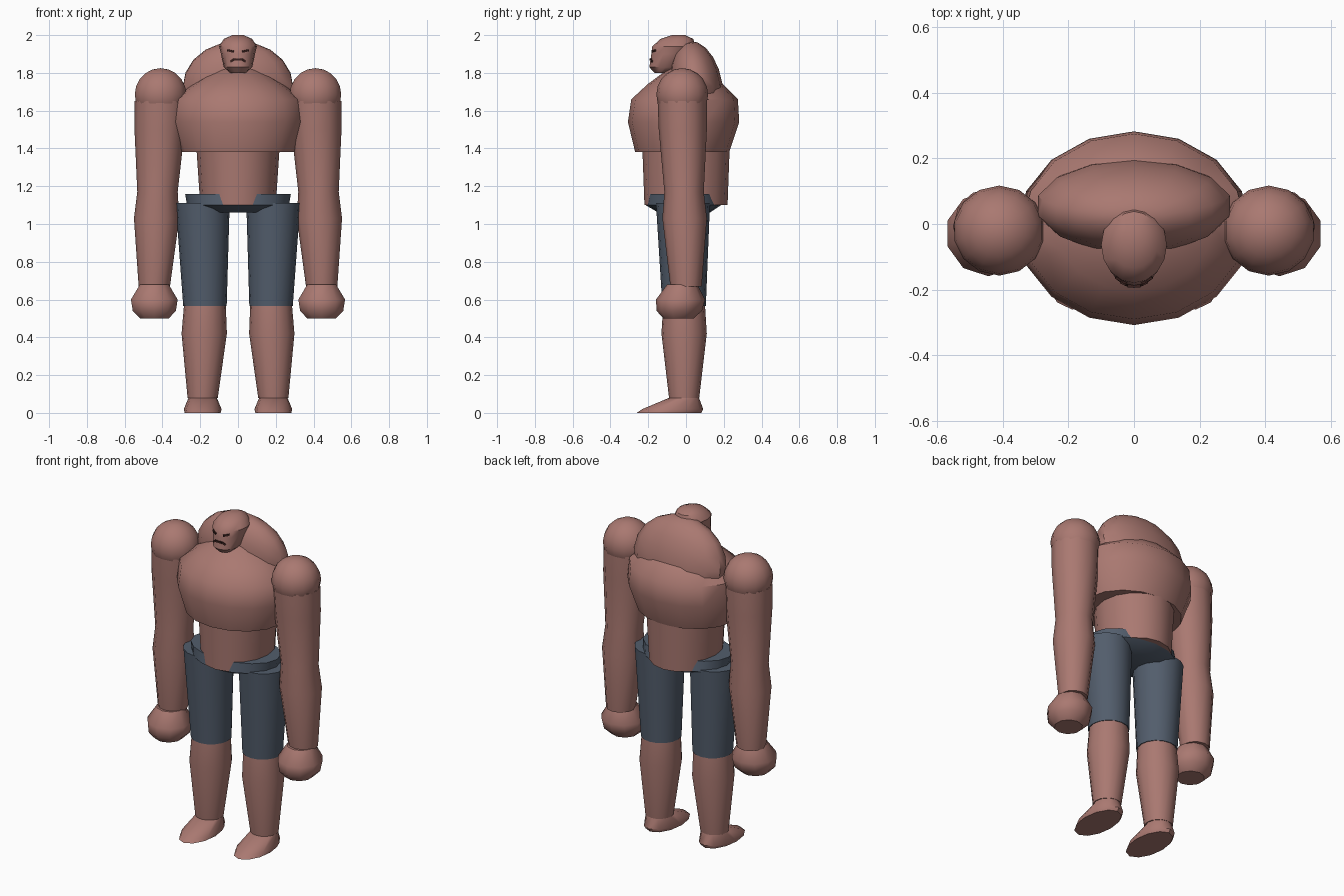
import bpy, bmesh
from math import sin, cos, pi, radians
from mathutils import Matrix, Vector

default_cube = bpy.data.objects.get("Cube")
if default_cube:
    bpy.data.objects.remove(default_cube)


def material(name, red, green, blue):
    colour = (red, green, blue, 1)
    made = bpy.data.materials.new(name)
    made.use_nodes = True
    made.diffuse_color = colour
    made.node_tree.nodes["Principled BSDF"].inputs["Base Color"].default_value = colour
    return made


skin = material("skin", 0.4, 0.19, 0.165)
denim = material("blue_trousers", 0.085, 0.11, 0.15)
dark = material("dark_features", 0.04, 0.015, 0.013)


def finish(bm, name, paint):
    """Turn the bmesh into a named, painted object with soft shading."""
    bmesh.ops.recalc_face_normals(bm, faces=bm.faces)
    mesh = bpy.data.meshes.new(name)
    bm.to_mesh(mesh)
    bm.free()
    mesh.materials.append(paint)
    part = bpy.data.objects.new(name, mesh)
    bpy.context.collection.objects.link(part)
    bpy.ops.object.select_all(action='DESELECT')
    part.select_set(True)
    bpy.context.view_layer.objects.active = part
    bpy.ops.object.shade_smooth_by_angle(angle=radians(42))
    return part


def loft(name, paint, profile, base=(0, 0), top=(0, 0), depth=(1, 1), sides=16):
    """Oval rings from (height, half width); centre and depth blend upwards."""
    bm = bmesh.new()
    loops = []
    low, high = profile[0][0], profile[-1][0]
    for height, radius in profile:
        blend = (height - low) / (high - low)
        centre = Vector(base).lerp(Vector(top), blend)
        ratio = depth[0] + (depth[1] - depth[0]) * blend
        turns = [2 * pi * step / sides for step in range(sides)]
        loops.append([bm.verts.new((centre.x + radius * sin(turn),
                                    centre.y - radius * ratio * cos(turn),
                                    height)) for turn in turns])
    for lower, upper in zip(loops, loops[1:]):
        for i in range(sides):
            j = (i + 1) % sides
            bm.faces.new((lower[i], lower[j], upper[j], upper[i]))
    bm.faces.new(loops[0])
    bm.faces.new(loops[-1])
    return finish(bm, name, paint)


def ball(name, paint, centre, size, lean=0):
    bm = bmesh.new()
    place = (Matrix.Translation(centre) @ Matrix.Rotation(radians(lean), 4, 'X')
             @ Matrix.Diagonal((*size, 1)))
    bmesh.ops.create_uvsphere(bm, u_segments=14, v_segments=10, radius=1, matrix=place)
    return finish(bm, name, paint)


def plate(name, centre, width, tilt=0, turn=0):
    """Thin dark slit set into the face."""
    bm = bmesh.new()
    bmesh.ops.create_cube(bm, size=1)
    bmesh.ops.scale(bm, vec=(width, 0.009, 0.011), verts=bm.verts)
    part = finish(bm, name, dark)
    part.location = centre
    part.rotation_euler = (0, radians(tilt), radians(turn))


# Torso
loft("chest", skin, [(1.38, 0.3), (1.54, 0.355), (1.66, 0.34), (1.74, 0.24), (1.83, 0.1)],
     base=(0, -0.02), top=(0, 0), depth=(0.83, 0.83))
ball("upper_back", skin, (0, 0.055, 1.72), (0.3, 0.14, 0.25), lean=9)
loft("waist", skin, [(1.1, 0.2), (1.4, 0.22)], depth=(1.1, 1.05))
loft("pelvis", denim, [(1.06, 0.17), (1.1, 0.27), (1.16, 0.28)],
     base=(0, -0.01), top=(0, -0.02), depth=(0.8, 0.65))

# Head with a jutting jaw and scowling face
loft("head", skin, [(1.8, 0.04), (1.83, 0.075), (1.9, 0.09), (1.94, 0.1), (1.98, 0.075), (2, 0.03)],
     base=(0, -0.12), top=(0, -0.04), depth=(1.15, 1.15))
plate("mouth_middle", (0, -0.188, 1.872), 0.04)

# Paired parts: left is +x
for label, side in (("left", 1), ("right", -1)):
    plate(label + "_eye", (side * 0.04, -0.171, 1.916), 0.036, side * -12, side * 30)
    plate(label + "_mouth_corner", (side * 0.03, -0.181, 1.866), 0.024, side * 35, side * 24)

    # Arm
    hand, elbow_line = side * 0.443, side * 0.41
    ball(label + "_shoulder", skin, (elbow_line, -0.02, 1.685), (0.14, 0.137, 0.14))
    loft(label + "_arm", skin,
         [(0.67, 0.083), (1.03, 0.12), (1.17, 0.107), (1.5, 0.133), (1.65, 0.137)],
         base=(hand, 0), top=(elbow_line, -0.02), depth=(1, 0.95), sides=12)
    loft(label + "_fist", skin, [(0.5, 0.08), (0.54, 0.12), (0.6, 0.13), (0.68, 0.08)],
         base=(hand, -0.04), top=(hand, -0.02), sides=10)

    # Leg
    knee, hip = side * 0.175, side * 0.187
    loft(label + "_trouser_leg", denim, [(0.565, 0.115), (1.11, 0.143)],
         base=(knee, -0.01), top=(hip, -0.016))
    loft(label + "_calf", skin, [(0.08, 0.08), (0.42, 0.12), (0.58, 0.11)],
         base=(hip, -0.01), top=(knee, -0.01))
    loft(label + "_foot", skin, [(0, 0.095), (0.02, 0.1), (0.08, 0.075)],
         base=(hip, -0.09), top=(hip, -0.01), depth=(1.8, 1.05), sides=12)
